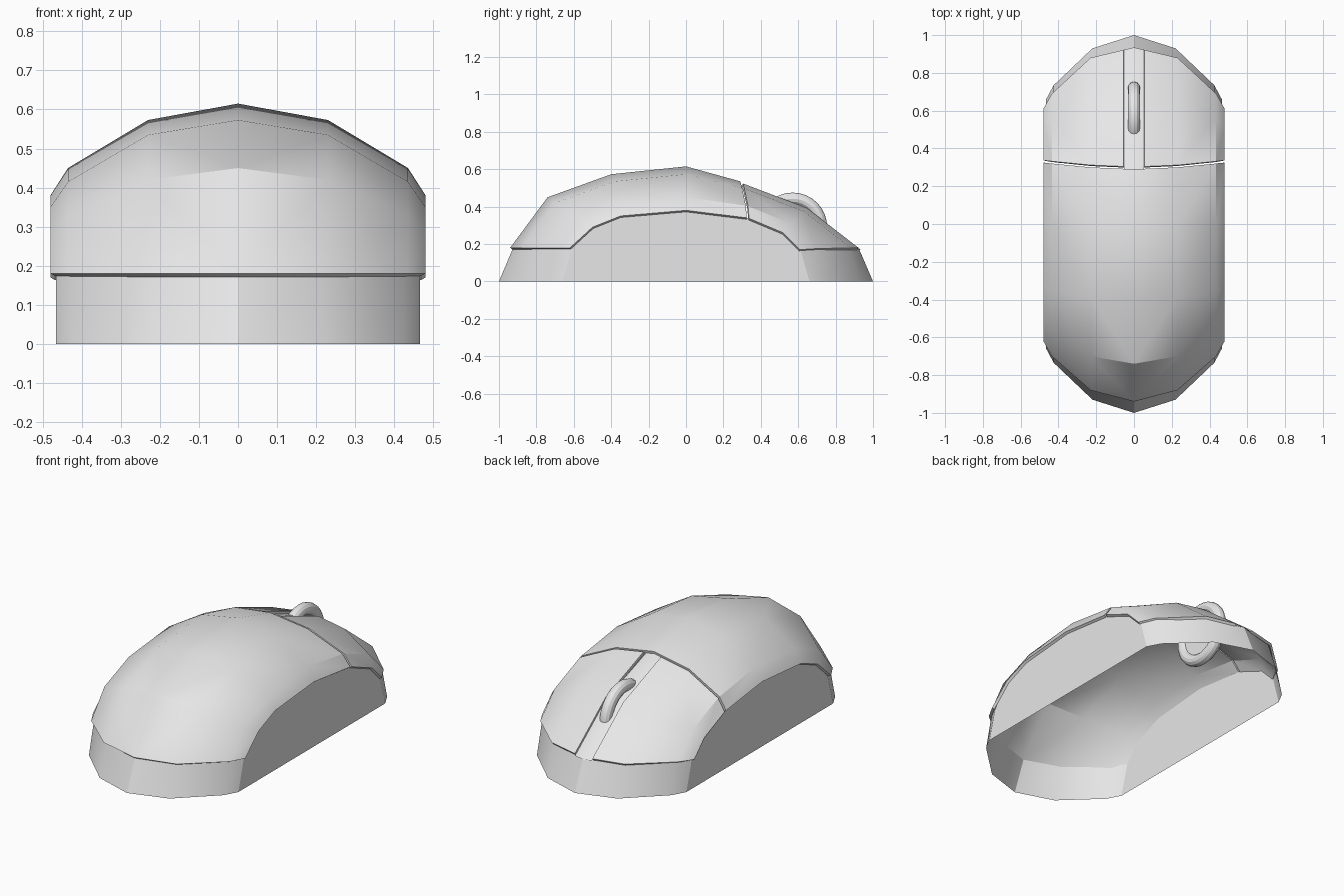
import bpy, math

cube = bpy.data.objects.get("Cube")
if cube:
    bpy.data.objects.remove(cube, do_unlink=True)

grey = bpy.data.materials.new("light grey plastic")
grey.use_nodes = True
grey.diffuse_color = (0.8, 0.8, 0.8, 1)
grey.node_tree.nodes["Principled BSDF"].inputs["Base Color"].default_value = (0.8, 0.8, 0.8, 1)


def finish(ob):
    """Bake the modifiers, colour the part and smooth its gentle edges."""
    bpy.ops.object.select_all(action='DESELECT')
    ob.select_set(True)
    bpy.context.view_layer.objects.active = ob
    if ob.modifiers:
        bpy.ops.object.convert(target='MESH')
    ob.data.materials.clear()
    ob.data.materials.append(grey)
    bpy.ops.object.shade_smooth_by_angle(angle=math.radians(28))


def sheet(name, rows, thickness=0.0):
    """Skin a grid of points, mirror it across x and thicken it inwards."""
    n = len(rows[0])
    verts = [p for row in rows for p in row]
    faces = [(r * n + c, r * n + c + 1, (r + 1) * n + c + 1, (r + 1) * n + c)
             for r in range(len(rows) - 1) for c in range(n - 1)]
    mesh = bpy.data.meshes.new(name)
    mesh.from_pydata(verts, [], faces)
    ob = bpy.data.objects.new(name, mesh)
    bpy.context.collection.objects.link(ob)
    mirror = ob.modifiers.new("mirror", 'MIRROR')
    mirror.use_clip = True
    if thickness:
        solid = ob.modifiers.new("lip", 'SOLIDIFY')
        solid.thickness = thickness
        solid.offset = -1
    finish(ob)
    return ob


# Cross-sections of the top, back to front: (y, z) at each column of x
columns = (0, 0.23, 0.435, 0.48)
sections = [
    ((-0.94, 0.18), (-0.88, 0.18), (-0.70, 0.18), (-0.62, 0.18)),
    ((-0.74, 0.45), (-0.70, 0.42), (-0.58, 0.33), (-0.50, 0.29)),
    ((-0.40, 0.573), (-0.38, 0.535), (-0.36, 0.415), (-0.35, 0.35)),
    ((0, 0.615), (0, 0.573), (0, 0.45), (0, 0.38)),
    ((0.29, 0.535), (0.30, 0.50), (0.32, 0.405), (0.325, 0.34)),
    ((0.65, 0.40), (0.63, 0.375), (0.56, 0.31), (0.52, 0.26)),
    ((0.935, 0.18), (0.88, 0.18), (0.69, 0.175), (0.61, 0.17)),
]
grid = [[(x, y, z) for x, (y, z) in zip(columns, s)] for s in sections]


def at_x(row, x):
    """Point on the innermost span of a section."""
    t = x / columns[1]
    return tuple(a + (b - a) * t for a, b in zip(row[0], row[1]))


# Palm shell
sheet("palm_shell", grid[:5], 0.015)

# Two buttons, leaving a seam behind and between them
front = [[at_x(row, 0.055)] + row[1:] for row in grid[4:]]
front[0] = [(x, y + 0.012, z - 0.003) for x, y, z in front[0]]
sheet("buttons", front, 0.015)

# Sunken strip between the buttons, running under the palm shell
strip = [[(x, y, z - 0.012) for x, y, z in (row[0], at_x(row, 0.053))] for row in grid[4:]]
strip[0] = [(x, y - 0.02, z) for x, y, z in strip[0]]
sheet("centre_strip", strip)

# Skirt: sloping ends and flat sides that follow the arch of the shell
end = [(0, 1.0, 0.925), (0.22, 0.93, 0.865), (0.425, 0.735, 0.69), (0.465, 0.66, 0.61)]
base, top = [], []
for x, low, high in end:
    base.append((x, -low, 0))
    top.append((x, -high, 0.178))
for section in sections[1:-1]:
    y, z = section[-1]
    base.append((0.465, y, 0))
    top.append((0.465, y, z))
for x, low, high in reversed(end):
    base.append((x, low, 0))
    top.append((x, high, 0.174))
sheet("skirt", [base, top])

# Scroll wheel: round tyre on a thin hub
centre = (0, 0.57, 0.29)
sideways = (0, math.pi / 2, 0)
bpy.ops.mesh.primitive_torus_add(location=centre, rotation=sideways, major_radius=0.152,
                                 minor_radius=0.033, major_segments=32, minor_segments=12)
tyre = bpy.context.object
tyre.name = "wheel_tyre"
finish(tyre)
bpy.ops.mesh.primitive_cylinder_add(location=centre, rotation=sideways, radius=0.145,
                                    depth=0.03, vertices=32)
hub = bpy.context.object
hub.name = "wheel_hub"
finish(hub)
